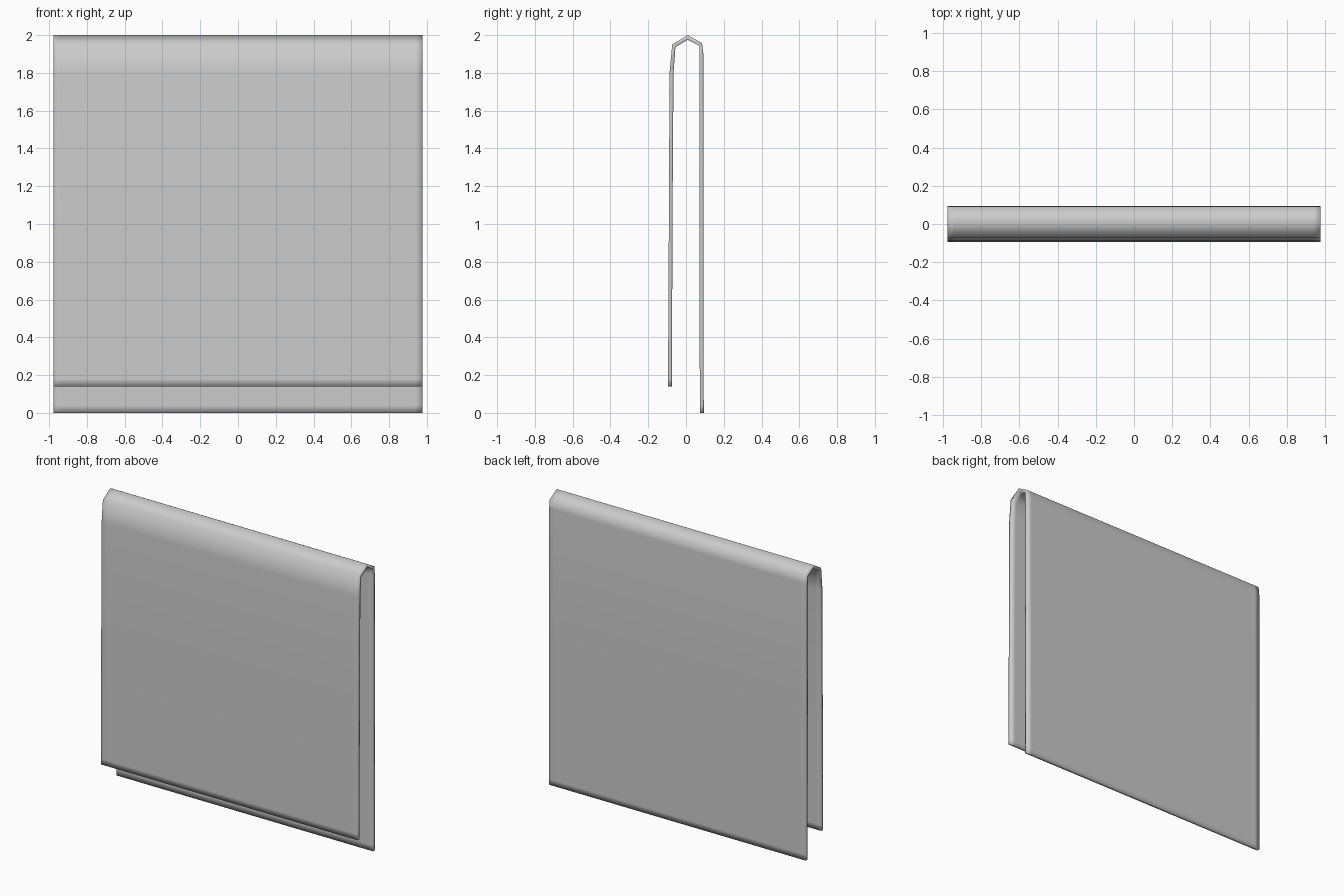
import bpy, bmesh

if "Cube" in bpy.data.objects:
    bpy.data.objects.remove(bpy.data.objects["Cube"])

# Side profile of the folded cloth: (outer y, outer z, inner y, inner z), front hem to back hem
profile = [
    (-0.095, 0.14, -0.074, 0.14),
    (-0.095, 0.18, -0.074, 0.18),
    (-0.091, 0.97, -0.072, 0.97),
    (-0.087, 1.80, -0.066, 1.80),
    (-0.073, 1.95, -0.056, 1.936),
    (0.009, 2.00, 0.009, 1.975),
    (0.085, 1.957, 0.071, 1.944),
    (0.092, 1.90, 0.071, 1.90),
    (0.093, 0.97, 0.072, 0.97),
    (0.094, 0.04, 0.073, 0.04),
    (0.094, 0.00, 0.073, 0.00),
]
# Columns across the width, with support loops near the side hems
columns = [-0.977, -0.94, 0.0, 0.94, 0.977]

# Closed loop: along the outside, back along the inside
loop = [(p[0], p[1]) for p in profile] + [(p[2], p[3]) for p in reversed(profile)]
n, k = len(loop), len(profile)

bm = bmesh.new()
rings = [[bm.verts.new((x, y, z)) for y, z in loop] for x in columns]

# Outer and inner surfaces plus both bottom hems
for a, b in zip(rings, rings[1:]):
    for i in range(n):
        j = (i + 1) % n
        bm.faces.new((a[i], b[i], b[j], a[j]))

# Side hems
for ring in (rings[0], rings[-1]):
    for i in range(k - 1):
        bm.faces.new((ring[i], ring[i + 1], ring[n - 2 - i], ring[n - 1 - i]))

bmesh.ops.recalc_face_normals(bm, faces=bm.faces)
for f in bm.faces:
    f.smooth = True

mesh = bpy.data.meshes.new("folded_towel")
bm.to_mesh(mesh)
bm.free()
towel = bpy.data.objects.new("folded_towel", mesh)
bpy.context.collection.objects.link(towel)
